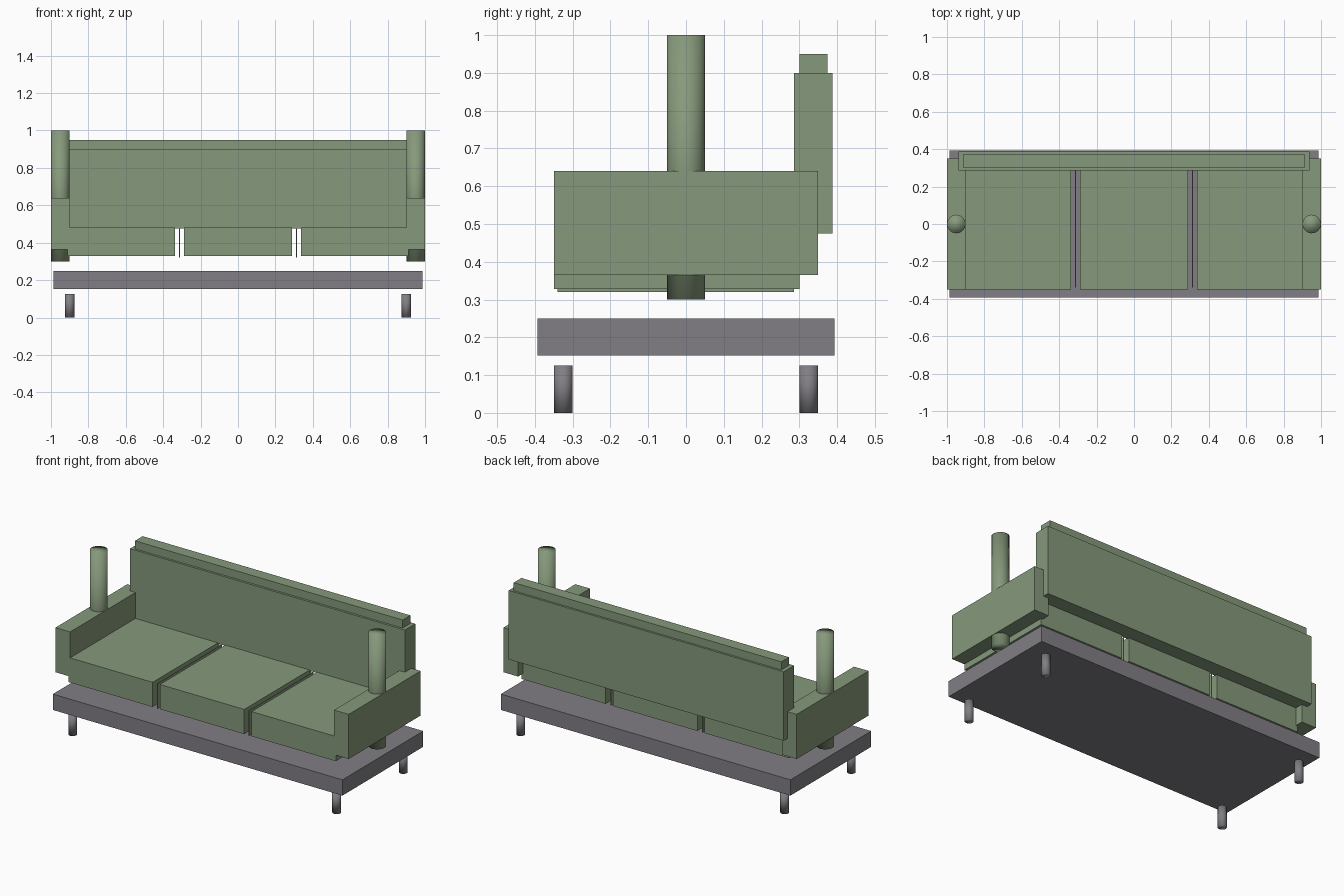
import bpy

if "Cube" in bpy.data.objects:
    bpy.data.objects.remove(bpy.data.objects["Cube"])


def material(name, color):
    m = bpy.data.materials.new(name)
    m.diffuse_color = color
    m.use_nodes = True
    m.node_tree.nodes["Principled BSDF"].inputs["Base Color"].default_value = m.diffuse_color
    return m


FABRIC = material("green_fabric", (0.24, 0.32, 0.20, 1))
FRAME = material("grey_frame", (0.22, 0.21, 0.23, 1))


def box(name, x, y, z, mat):
    """Box from (min, max) ranges on each axis."""
    lo, hi = zip(x, y, z)
    bpy.ops.mesh.primitive_cube_add(
        size=1, location=[(a + b) / 2 for a, b in zip(lo, hi)])
    ob = bpy.context.object
    ob.name = name
    ob.scale = [b - a for a, b in zip(lo, hi)]
    bpy.ops.object.transform_apply(location=False, rotation=False, scale=True)
    ob.data.materials.append(mat)


def post(name, x, y, z, radius, mat):
    """Smooth upright cylinder spanning the z range."""
    bpy.ops.mesh.primitive_cylinder_add(
        vertices=16, radius=radius, depth=z[1] - z[0],
        location=(x, y, (z[0] + z[1]) / 2))
    ob = bpy.context.object
    ob.name = name
    bpy.ops.object.shade_smooth()
    ob.data.materials.append(mat)


# Base slab
box("base", (-0.9875, 0.9875), (-0.3935, 0.3935), (0.1525, 0.25), FRAME)

# Three seat cushions
for i in (-1, 0, 1):
    c = i * 0.625
    box("seat_cushion", (c - 0.2875, c + 0.2875), (-0.35, 0.30), (0.328, 0.48), FABRIC)

# Backrest and its top rail
box("backrest", (-0.9375, 0.9375), (0.2865, 0.3875), (0.475, 0.90), FABRIC)
box("backrest_rail", (-0.9125, 0.9125), (0.30, 0.375), (0.85, 0.95), FABRIC)

for side in (-1, 1):
    # Arms with an upright post through each
    box("armrest", sorted((side * 0.90, side * 1.0)), (-0.35, 0.35), (0.365, 0.64), FABRIC)
    post("arm_post", side * 0.95, 0, (0.30, 1.0), 0.05, FABRIC)
    # Thin dividers between the cushions
    c = side * 0.3125
    box("cushion_divider", (c - 0.0025, c + 0.0025), (-0.34, 0.2865), (0.32, 0.475), FABRIC)
    # Legs
    for end in (-1, 1):
        post("leg", side * 0.90, end * 0.325, (0, 0.126), 0.025, FRAME)
